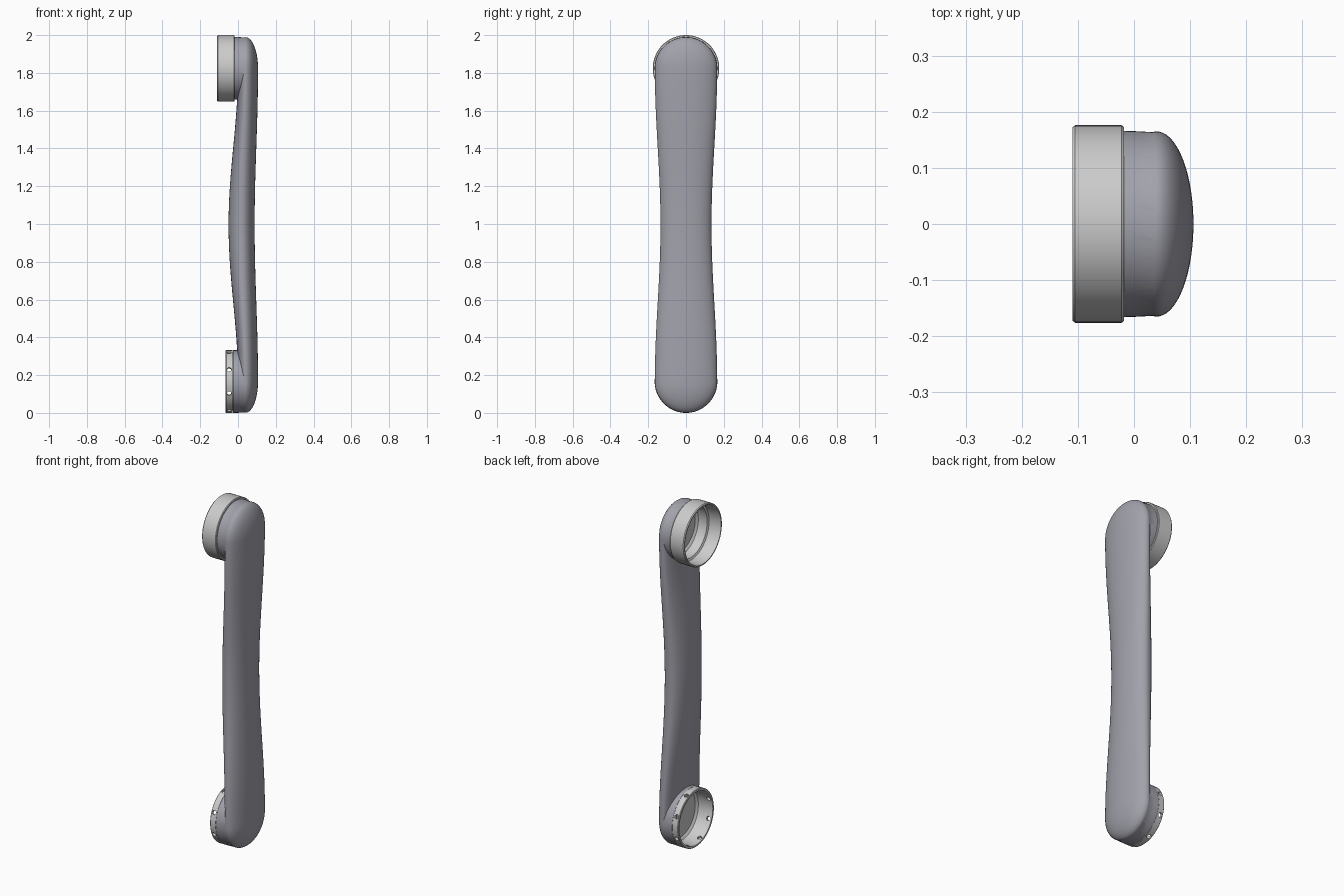
import bpy, bmesh
from math import sin, cos, pi, radians, copysign

if "Cube" in bpy.data.objects:
    bpy.data.objects.remove(bpy.data.objects["Cube"])

N = 72                 # segments around round parts
Z_LOW, Z_TOP = 0.166, 1.824
R_END = 0.165


def grid_object(name, rings, loop_rings=False):
    """Skin equal-length closed rings; merge collapsed poles."""
    bm = bmesh.new()
    vs = [[bm.verts.new(p) for p in ring] for ring in rings]
    n, m = len(rings[0]), len(rings)
    for i in range(m if loop_rings else m - 1):
        a, b = vs[i], vs[(i + 1) % m]
        for j in range(n):
            k = (j + 1) % n
            bm.faces.new((a[j], a[k], b[k], b[j]))
    bmesh.ops.remove_doubles(bm, verts=bm.verts, dist=1e-5)
    bmesh.ops.recalc_face_normals(bm, faces=bm.faces)
    me = bpy.data.meshes.new(name)
    bm.to_mesh(me)
    bm.free()
    ob = bpy.data.objects.new(name, me)
    bpy.context.collection.objects.link(ob)
    return ob


def lathe(name, profile, zc):
    """Revolve (x, radius) points about a horizontal x axis at height zc."""
    rings = [[(x, r * cos(2 * pi * j / N), zc + r * sin(2 * pi * j / N))
              for j in range(N)] for x, r in profile]
    return grid_object(name, rings, loop_rings=profile[0][1] > 0)


def boolean(ob, cutter, op):
    mod = ob.modifiers.new(op, 'BOOLEAN')
    mod.operation, mod.solver, mod.object = op, 'EXACT', cutter
    bpy.context.view_layer.objects.active = ob
    bpy.ops.object.modifier_apply(modifier=mod.name)
    bpy.data.objects.remove(cutter)


def smooth(ob, angle=35):
    bpy.ops.object.select_all(action='DESELECT')
    ob.select_set(True)
    bpy.context.view_layer.objects.active = ob
    bpy.ops.object.shade_smooth_by_angle(angle=radians(angle))


def section(z, s=1.0):
    """Handle cross-section: slim and bowed at mid height, wide at the ends."""
    mid = (Z_LOW + Z_TOP) / 2
    half = (Z_TOP - Z_LOW) / 2
    d = min(abs(z - mid) / half, 1)
    k = (1 - cos(pi * d)) / 2
    w = 0.135 + (R_END - 0.135) * k
    xm = 0.02 + 0.02 * k
    front, back = 0.088 + 0.018 * k - xm, xm + 0.05 - 0.05 * k
    pts = []
    for j in range(N):
        a = 2 * pi * j / N
        c = cos(a)
        h = front * c if c > 0 else copysign(back * abs(c) ** 0.85, c)
        pts.append((xm + s * h, s * w * sin(a), z))
    return pts


# Handle with domed ends
dome = [i * pi / 2 / 16 for i in range(17)]
rings = [section(Z_LOW - R_END * sin(t), cos(t)) for t in reversed(dome)]
rings += [section(Z_LOW + (Z_TOP - Z_LOW) * i / 48) for i in range(1, 48)]
rings += [section(Z_TOP + R_END * sin(t), cos(t)) for t in dome]
handle = grid_object("handle", rings)

# Round end cups merged into the handle, then hollowed
for zc in (Z_LOW, Z_TOP):
    cup = lathe("cup", [(-0.027, 0), (-0.027, 0.166), (0.0, 0.1655),
                        (0.05, 0.1628), (0.05, 0)], zc)
    boolean(handle, cup, 'UNION')
for zc in (Z_LOW, Z_TOP):
    pocket = lathe("pocket", [(-0.2, 0), (-0.2, 0.153), (0.045, 0.153), (0.045, 0)], zc)
    boolean(handle, pocket, 'DIFFERENCE')
mat = bpy.data.materials.new("dark_grey")
mat.diffuse_color = (0.36, 0.36, 0.41, 1)
mat.use_nodes = True
mat.node_tree.nodes["Principled BSDF"].inputs["Base Color"].default_value = mat.diffuse_color
handle.data.materials.clear()
handle.data.materials.append(mat)
smooth(handle)

# Lower ring with its liner
lower = lathe("lower_ring", [(0.043, 0), (0.041, 0.1535), (-0.028, 0.1535), (-0.028, 0.166),
                             (-0.062, 0.166), (-0.065, 0.163), (-0.065, 0.153),
                             (-0.062, 0.151), (0.025, 0.149), (0.035, 0.135), (0.035, 0)], Z_LOW)

# Eight radial holes in the lower ring
for i in range(8):
    a = (i + 0.5) * pi / 4
    ring_pts = []
    for r in (0.0, 0.13, 0.19, 0.19):
        q = 0.0 if r == 0 else 0.012
        ring_pts.append((r or 0.13, q))
    ring_pts[-1] = (0.19, 0.0)
    hole = grid_object("hole", [[(-0.047 + q * cos(t * pi / 8),
                                  r * cos(a) - q * sin(t * pi / 8) * sin(a),
                                  Z_LOW + r * sin(a) + q * sin(t * pi / 8) * cos(a))
                                 for t in range(16)] for r, q in ring_pts])
    boolean(lower, hole, 'DIFFERENCE')
smooth(lower)

# Upper ring with its liner
upper = lathe("upper_ring", [(0.043, 0), (0.041, 0.1535), (-0.018, 0.1535), (-0.018, 0.173),
                             (-0.022, 0.176), (-0.105, 0.176), (-0.11, 0.172), (-0.11, 0.166),
                             (-0.107, 0.164), (-0.035, 0.162), (-0.03, 0.151),
                             (0.025, 0.149), (0.035, 0.135), (0.035, 0)], Z_TOP)
smooth(upper)
